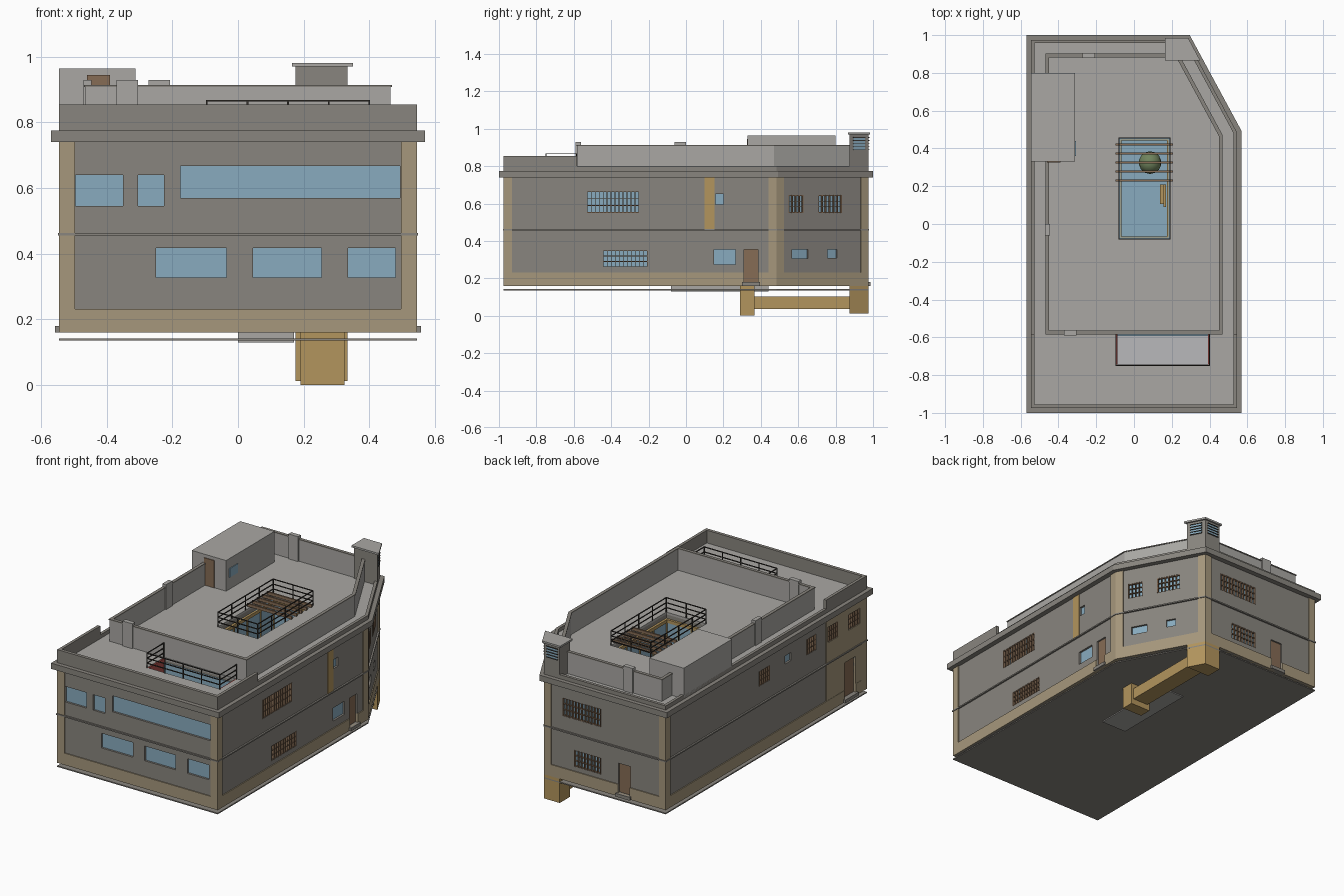
import bpy, bmesh, math
from mathutils import Vector

if "Cube" in bpy.data.objects:
    bpy.data.objects.remove(bpy.data.objects["Cube"])


def material(name, rgb):
    m = bpy.data.materials.new(name)
    m.diffuse_color = (*rgb, 1)
    m.use_nodes = True
    m.node_tree.nodes["Principled BSDF"].inputs["Base Color"].default_value = m.diffuse_color
    return m


WALL = material("wall_grey", (.25, .235, .21))
ROOF = material("roof_grey", (.40, .39, .37))
TAN = material("tan_stone", (.38, .31, .20))
OCHRE = material("ochre_duct", (.45, .30, .11))
GLASS = material("blue_glass", (.25, .41, .52))
BROWN = material("brown_wood", (.24, .15, .09))
DARK = material("dark_metal", (.04, .035, .03))
RED = material("red_wall", (.42, .08, .07))
LEAF = material("leaf_green", (.16, .23, .11))
PALE = material("pale_floor", (.48, .48, .50))


def build(name, prisms, mat, rings=()):
    """prisms: (outline, z0, z1); rings: (outer, inner, z0, z1)"""
    bm = bmesh.new()
    for poly, z0, z1 in prisms:
        lo = [bm.verts.new((x, y, z0)) for x, y in poly]
        hi = [bm.verts.new((x, y, z1)) for x, y in poly]
        bm.faces.new(lo)
        bm.faces.new(hi)
        for i in range(len(poly)):
            j = (i + 1) % len(poly)
            bm.faces.new((lo[i], lo[j], hi[j], hi[i]))
    for outer, inner, z0, z1 in rings:
        loops = [[bm.verts.new((x, y, z)) for x, y in p]
                 for p, z in ((outer, z0), (outer, z1), (inner, z1), (inner, z0))]
        for a in range(4):
            p, q = loops[a], loops[(a + 1) % 4]
            for i in range(len(p)):
                j = (i + 1) % len(p)
                bm.faces.new((p[i], p[j], q[j], q[i]))
    bmesh.ops.recalc_face_normals(bm, faces=bm.faces)
    me = bpy.data.meshes.new(name)
    bm.to_mesh(me)
    bm.free()
    ob = bpy.data.objects.new(name, me)
    bpy.context.collection.objects.link(ob)
    me.materials.append(mat)
    return ob


def rect(x0, x1, y0, y1):
    return [(x0, y0), (x1, y0), (x1, y1), (x0, y1)]


def box(x0, x1, y0, y1, z0, z1):
    return (rect(x0, x1, y0, y1), z0, z1)


def pent(x, yf, yb, c):
    return [(-x, yf), (x, yf), (x, (c - .88 * x) / .476), ((c - .476 * yb) / .88, yb), (-x, yb)]


def foot(d):
    return pent(.545 + d, -.975 - d, .975 + d, .7105 + d)


def upper(d):
    return pent(.467 + d, -.583 - d, .9 + d, .635 + d)


# wall frames: origin, tangent, outward normal
WALLS = {"front": ((0, -.975), (1, 0), (0, -1)), "right": ((.545, 0), (0, 1), (1, 0)),
         "left": ((-.545, 0), (0, 1), (-1, 0)), "back": ((0, .975), (1, 0), (0, 1)),
         "angle": ((.8073, 0), (-.5408, 1), (.88, .476))}


def slab(w, u0, u1, z0, z1, d0, d1):
    a, t, n = (Vector(v) for v in WALLS[w])
    return ([tuple(a + t * u + n * d) for u, d in ((u0, d0), (u1, d0), (u1, d1), (u0, d1))], z0, z1)


def cut(ob, cutter):
    m = ob.modifiers.new("cut", 'BOOLEAN')
    m.operation, m.solver, m.object = 'DIFFERENCE', 'EXACT', cutter
    dg = bpy.context.evaluated_depsgraph_get()
    me = bpy.data.meshes.new_from_object(ob.evaluated_get(dg))
    ob.modifiers.clear()
    ob.data = me


# openings: wall, u0, u1, z0, z1, kind
OPEN = [("front", -.495, -.35, .545, .64, "glass"), ("front", -.305, -.225, .545, .64, "glass"),
        ("front", -.175, .493, .57, .668, "glass"), ("front", -.25, -.035, .328, .418, "glass"),
        ("front", .045, .255, .328, .418, "glass"), ("front", .335, .48, .328, .418, "glass"),
        ("right", -.53, -.25, .55, .665, "grate"), ("right", -.445, -.205, .26, .35, "grate"),
        ("right", .157, .2, .595, .65, "glass"), ("right", .15, .265, .275, .355, "glass"),
        ("right", .31, .385, .18, .355, "door"),
        ("angle", .55, .63, .55, .645, "grate"), ("angle", .71, .835, .55, .645, "grate"),
        ("angle", .57, .655, .305, .355, "glass"), ("angle", .76, .81, .31, .355, "glass"),
        ("back", -.10, .16, .55, .66, "grate"), ("back", -.10, .08, .26, .36, "grate"),
        ("back", -.30, -.22, .18, .36, "door"),
        ("left", -.04, .06, .57, .66, "grate"), ("left", -.25, -.19, .61, .66, "glass"),
        ("left", -.49, -.40, .585, .68, "grate"), ("left", -.70, -.60, .585, .68, "grate"),
        ("left", -.91, -.80, .585, .68, "grate"), ("left", -.87, -.76, .18, .40, "door")]

# main masses
body = build("main_walls", [(foot(-.006), .16, .765)], WALL)
roof = build("roof_deck", [(foot(-.018), .763, .777)], ROOF)
base = build("stone_base", [], TAN, [(foot(0), foot(-.05), .16, .232)])
side_panel = build("left_stone_panel", [slab("left", -.94, -.585, .22, .74, -.04, -.002)], TAN)
build("ground_slab", [(foot(0), .135, .142)], WALL)
build("string_course", [], WALL, [(foot(.004), foot(-.03), .455, .463)])
build("cornice", [], WALL, [(foot(.025), foot(-.03), .74, .775)])
P = [("front", -.545, -.497), ("front", .497, .545), ("right", -.975, -.93), ("right", .44, .485),
     ("angle", .485, .525), ("angle", .935, .975), ("back", .235, .28), ("back", -.545, -.5),
     ("left", .93, .975), ("left", -.975, -.93)]
build("corner_pilasters", [slab(w, a, b, .16, .74, -.04, 0) for w, a, b in P], TAN)
build("side_stone_strip", [slab("right", .10, .153, .463, .74, -.03, -.003)], OCHRE)

# cut windows, courtyard and terrace well
cutter = build("opening_cutter", [slab(w, a, b, c, d, -.028, .03) for w, a, b, c, d, k in OPEN]
               + [box(-.08, .19, -.08, .455, .18, .9), box(-.095, .40, -.745, -.585, .46, .9)], WALL)
cutter.hide_render = True
for ob in (body, roof, base, side_panel):
    cut(ob, cutter)
bpy.data.objects.remove(cutter)

# panes, doors and window bars
build("window_glass", [slab(w, a, b, c, d, -.03, -.018) for w, a, b, c, d, k in OPEN if k != "door"], GLASS)
build("doors", [slab(w, a, b, c, d, -.03, -.016) for w, a, b, c, d, k in OPEN if k == "door"], BROWN)
bars = []
for w, a, b, c, d, k in OPEN:
    if k == "grate":
        n = max(4, round((b - a) / .022))
        for i in range(n + 1):
            u = a + .002 + (b - a - .004) * i / n
            bars.append(slab(w, u - .002, u + .002, c, d, -.02, -.004))
        for i in range(4):
            z = c + .002 + (d - c - .004) * i / 3
            bars.append(slab(w, a, b, z - .002, z + .002, -.018, -.008))
build("window_bars", bars, BROWN)
steps = [slab(w, a - .01, b + .01, .16, .18, -.02, .012) for w, a, b, c, d, k in OPEN if k == "door"]
build("door_steps", steps, WALL)

# parapets
build("low_parapet", [], WALL, [(foot(0), foot(-.018), .77, .80)])
build("terrace_parapet", [box(-.545, .545, -.975, -.955, .77, .855)]
      + [box(min(s * .545, s * .527), max(s * .545, s * .527), -.955, -.583, .77, .855) for s in (-1, 1)], WALL)
build("upper_parapet", [], ROOF, [(upper(-.002), upper(-.014), .77, .908)])
build("parapet_coping", [], WALL, [(upper(.002), upper(-.018), .908, .914)])
build("roof_door_blocks", [box(-.37, -.305, -.59, -.562, .777, .93), box(-.272, -.207, .878, .905, .777, .93),
                           box(-.471, -.446, -.062, 0, .777, .93)], ROOF)

# stair house on the roof
build("stair_house", [box(-.545, -.312, .33, .80, .77, .965)], ROOF)
build("stair_house_door", [box(-.46, -.39, .325, .335, .778, .945)], BROWN)
build("stair_house_window", [box(-.315, -.308, .36, .44, .85, .905)], GLASS)

# chimney and underground duct
stack = [(.175, .875), (.334, .875), (.28, .975), (.175, .975)]
build("chimney", [(stack, .74, .972)], WALL)
build("chimney_cap", [([(.165, .865), (.351, .865), (.287, .985), (.165, .985)], .97, .981)], ROOF)
build("chimney_louver_glass", [slab("back", .19, .262, .885, .955, -.01, .002),
                               slab("angle", .895, .955, .885, .955, -.01, .002)], GLASS)
build("chimney_louver_slats", [slab(w, a, b, .885 + i * .0165, .889 + i * .0165, -.01, .006)
                               for w, a, b in (("back", .188, .264), ("angle", .893, .957)) for i in range(5)], DARK)
build("duct_outer_shaft", [(stack, .012, .165)], OCHRE)
build("duct_inner_shaft", [box(.19, .325, .29, .365, 0, .165)], OCHRE)
build("duct_run", [box(.205, .31, .36, .88, .035, .103)], OCHRE)
build("courtyard_footing", [box(0, .17, -.08, .44, .129, .162)], ROOF)

# courtyard
court, inner = rect(-.08, .19, -.08, .455), rect(-.066, .176, -.066, .441)
build("courtyard_floor", [box(-.08, .19, -.08, .455, .178, .186)], GLASS)
build("courtyard_glazing", [], GLASS, [(court, rect(-.072, .182, -.072, .447), .186, .74)])
build("courtyard_frames", [box(x - .004, x + .004, y - .004, y + .004, .186, .74)
                           for x in (-.07, .01, .1, .18) for y in (-.07, .445)]
      + [box(x - .004, x + .004, y - .004, y + .004, .186, .74)
         for x in (-.07, .18) for y in (.06, .19, .32)], OCHRE,
      [(court, inner, z, z + .02) for z in (.19, .45, .72)])
build("courtyard_bench", [box(.137, .165, .105, .21, .186, .225), box(.157, .17, .09, .21, .225, .26)], OCHRE)
build("pergola_beams", [box(-.097, .207, y - .005, y + .005, .782, .80) for y in (.23, .277, .325, .373, .42)], BROWN)
bpy.ops.mesh.primitive_cylinder_add(vertices=8, radius=.008, depth=.25, location=(.085, .325, .305))
trunk = bpy.context.object
trunk.name = "tree_trunk"
trunk.data.materials.append(BROWN)
bpy.ops.mesh.primitive_uv_sphere_add(segments=14, ring_count=8, radius=.06, location=(.085, .325, .46))
crown = bpy.context.object
crown.name = "tree_crown"
crown.data.materials.append(LEAF)
bpy.ops.object.shade_smooth_by_angle()

# terrace well
build("well_floor", [box(-.095, .40, -.745, -.585, .458, .466)], PALE)
build("well_red_walls", [box(-.095, -.087, -.745, -.585, .466, .775), box(.392, .40, -.745, -.585, .466, .775)], RED)
build("well_glazing", [box(-.087, .392, -.592, -.585, .466, .75)], GLASS)


# railings
def railing(name, pts):
    parts, r = [], .0025
    for (x0, y0), (x1, y1) in zip(pts, pts[1:]):
        n = max(1, round(math.hypot(x1 - x0, y1 - y0) / .13))
        for i in range(n + 1):
            x, y = x0 + (x1 - x0) * i / n, y0 + (y1 - y0) * i / n
            parts.append(box(x - r, x + r, y - r, y + r, .775, .868))
        for z in (.805, .835, .866):
            parts.append(box(min(x0, x1) - r, max(x0, x1) + r, min(y0, y1) - r, max(y0, y1) + r, z - r, z + r))
    build(name, parts, DARK)


railing("courtyard_railing", court + court[:1])
railing("terrace_railing", [(-.095, -.585), (-.095, -.748), (.40, -.748), (.40, -.585)])
